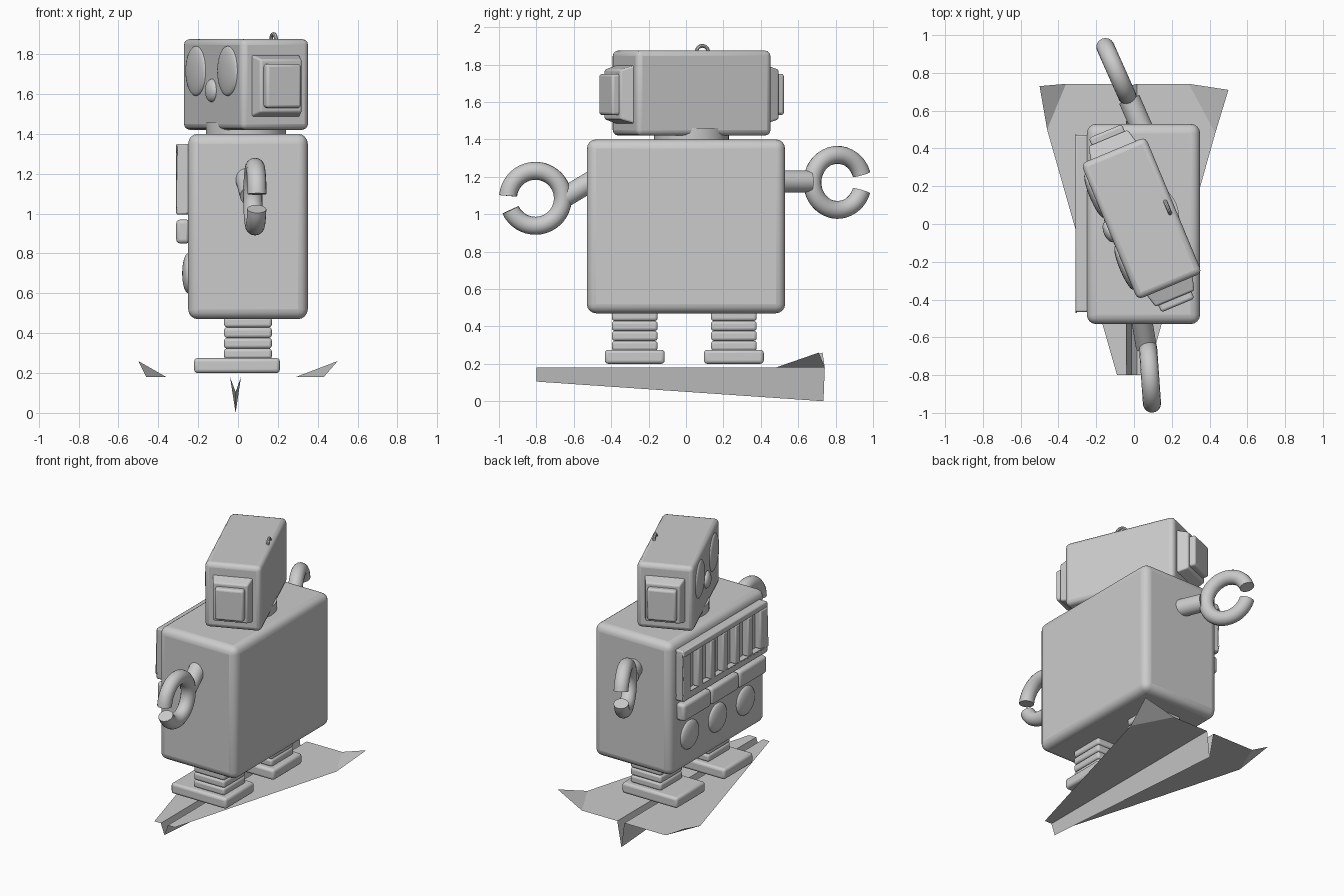
import bpy, bmesh
from math import radians, cos, sin, pi
from mathutils import Matrix, Vector

if "Cube" in bpy.data.objects:
    bpy.data.objects.remove(bpy.data.objects["Cube"])


def finish(name, bm, mat=Matrix(), bevel=0, segs=3, smooth=True):
    """Turn a bmesh into a named, placed object."""
    bmesh.ops.recalc_face_normals(bm, faces=bm.faces)
    me = bpy.data.meshes.new(name)
    bm.to_mesh(me)
    bm.free()
    ob = bpy.data.objects.new(name, me)
    bpy.context.collection.objects.link(ob)
    ob.matrix_world = mat
    if bevel:
        m = ob.modifiers.new("Bevel", 'BEVEL')
        m.width, m.segments = bevel, segs
    if smooth:
        bpy.ops.object.select_all(action='DESELECT')
        ob.select_set(True)
        bpy.context.view_layer.objects.active = ob
        bpy.ops.object.shade_smooth_by_angle(angle=radians(40))
    return ob


def add_box(bm, x, y, z):
    """Add a box from three (min, max) ranges."""
    c = [(a + b) / 2 for a, b in (x, y, z)]
    s = [b - a for a, b in (x, y, z)]
    return bmesh.ops.create_cube(bm, size=1, matrix=Matrix.Translation(c) @ Matrix.Diagonal((*s, 1)))['verts']


def box(name, x, y, z, bevel=0.02, mat=Matrix(), segs=3):
    bm = bmesh.new()
    add_box(bm, x, y, z)
    return finish(name, bm, mat, bevel, segs)


def dome(name, c, size, mat=Matrix()):
    bm = bmesh.new()
    bmesh.ops.create_uvsphere(bm, u_segments=32, v_segments=16, radius=1,
                              matrix=Matrix.Translation(c) @ Matrix.Diagonal((*size, 1)))
    return finish(name, bm, mat)


def rod(name, a, b, r):
    a, b = Vector(a), Vector(b)
    bm = bmesh.new()
    bmesh.ops.create_cone(bm, cap_ends=True, segments=32, radius1=r, radius2=r, depth=(b - a).length)
    rot = (b - a).to_track_quat('Z', 'Y').to_matrix().to_4x4()
    return finish(name, bm, Matrix.Translation((a + b) / 2) @ rot)


def arc_tube(name, R, r, start, end, mat, n=40, sides=16):
    """Open ring in the local yz plane, swept between two angles."""
    bm = bmesh.new()
    rings = []
    for i in range(n + 1):
        t = radians(start + (end - start) * i / n)
        rings.append([bm.verts.new((r * sin(p), (R + r * cos(p)) * cos(t), (R + r * cos(p)) * sin(t)))
                      for p in (2 * pi * k / sides for k in range(sides))])
    for a, b in zip(rings, rings[1:]):
        for k in range(sides):
            j = (k + 1) % sides
            bm.faces.new((a[k], a[j], b[j], b[k]))
    bm.faces.new(rings[0])
    bm.faces.new(rings[-1])
    return finish(name, bm, mat)


# Torso and neck
box("torso", (-.25, .35), (-.53, .53), (.47, 1.40), .05, segs=4)
rod("neck", (.04, .03, 1.37), (.04, .03, 1.46), .2)

# Head, turned on the neck
head = Matrix.Translation((.04, .03, 0)) @ Matrix.Rotation(radians(22.6), 4, 'Z')
box("head", (-.185, .185), (-.39, .39), (1.42, 1.875), .03, head)
for side, y in (("left", .207), ("right", -.207)):
    dome("eye_" + side, (-.185, y, 1.715), (.025, .125, .125), head)
dome("nose", (-.185, 0, 1.617), (.03, .058, .058), head)
arc_tube("head_loop", .035, .01, 0, 180, head @ Matrix.Translation((.15, 0, 1.865)), 16, 8)

# Ears: tapered base with a smaller block on top
for side, s in (("left", 1), ("right", -1)):
    turn = head @ Matrix.Rotation(0 if s > 0 else pi, 4, 'Z')
    bm = bmesh.new()
    for v in add_box(bm, (-.135, .135), (.37, .46), (1.48, 1.80)):
        if v.co.y > .4:
            v.co.x *= .83
            v.co.z = 1.64 + (v.co.z - 1.64) * .83
    finish("ear_base_" + side, bm, turn, .01)
    box("ear_block_" + side, (-.095, .095), (.42, .50), (1.53, 1.75), .015, turn)

# Chest grille: rails and stiles leave six slots over a back plate
bm = bmesh.new()
add_box(bm, (-.265, -.24), (-.45, .46), (1.01, 1.34))
grille = finish("grille_back", bm)
bm = bmesh.new()
X, slot, pitch = (-.31, -.24), .085, .138
edges = [-.465] + [e for i in range(6) for e in ((i - 2.5) * pitch - slot / 2, (i - 2.5) * pitch + slot / 2)] + [.47]
for a, b in zip(edges[0::2], edges[1::2]):
    add_box(bm, X, (a, b), (1.04, 1.31))
for z in ((.995, 1.04), (1.31, 1.35)):
    add_box(bm, X, (-.465, .47), z)
bmesh.ops.remove_doubles(bm, verts=bm.verts, dist=1e-4)
finish("grille_frame", bm, bevel=.008, segs=2)

# Buttons and round knobs
for i, y in enumerate((-.31, .0, .31)):
    box(f"button_{i}", (-.31, -.24), (y - .152, y + .152), (.85, .97), .02)
    dome(f"knob_{i}", (-.25, y + .01, .70), (.03, .10, .10))

# Arms and claws
rod("arm_left", (.045, .50, 1.175), (-.025, .66, 1.175), .058)
rod("arm_right", (.04, -.50, 1.18), (.065, -.65, 1.09), .055)
arc_tube("claw_left", .147, .048, 17, 342,
         Matrix.Translation((-.095, .81, 1.17)) @ Matrix.Rotation(radians(24), 4, 'Z'))
arc_tube("claw_right", .147, .048, 205, 535,
         Matrix.Translation((.085, -.805, 1.085)) @ Matrix.Rotation(radians(4), 4, 'Z'))

# Legs: stacked square ribs on flat feet
for side, y in (("left", .256), ("right", -.274)):
    for i in range(4):
        z = .27 + i * .053
        box(f"leg_{side}_rib_{i}", (-.07, .17), (y - .122, y + .122), (z, z + .053), .015)
    box("foot_" + side, (-.22, .21), (y - .16, y + .16), (.20, .275), .018)

# Folded paper plane: two wings, raised tips and a V keel
bm = bmesh.new()
def face(*pts):
    bm.faces.new([bm.verts.new(p) for p in pts])
z, nose, tail = .18, -.8, .742
face((-.09, nose, z), (-.04, nose, z), (-.04, tail, z), (-.36, tail, z), (-.46, .50, z))
face((.07, nose, z), (.015, nose, z), (.015, tail, z), (.29, tail, z), (.43, .48, z))
face((-.46, .50, z), (-.36, tail, z), (-.5, .73, .26))
face((.43, .48, z), (.29, tail, z), (.5, .71, .26))
for x in (-.04, .015):
    face((x, nose, z), (x, tail, z), (-.012, .735, 0), (-.012, nose, .105))
bmesh.ops.remove_doubles(bm, verts=bm.verts, dist=1e-4)
finish("paper_plane", bm, smooth=False)
